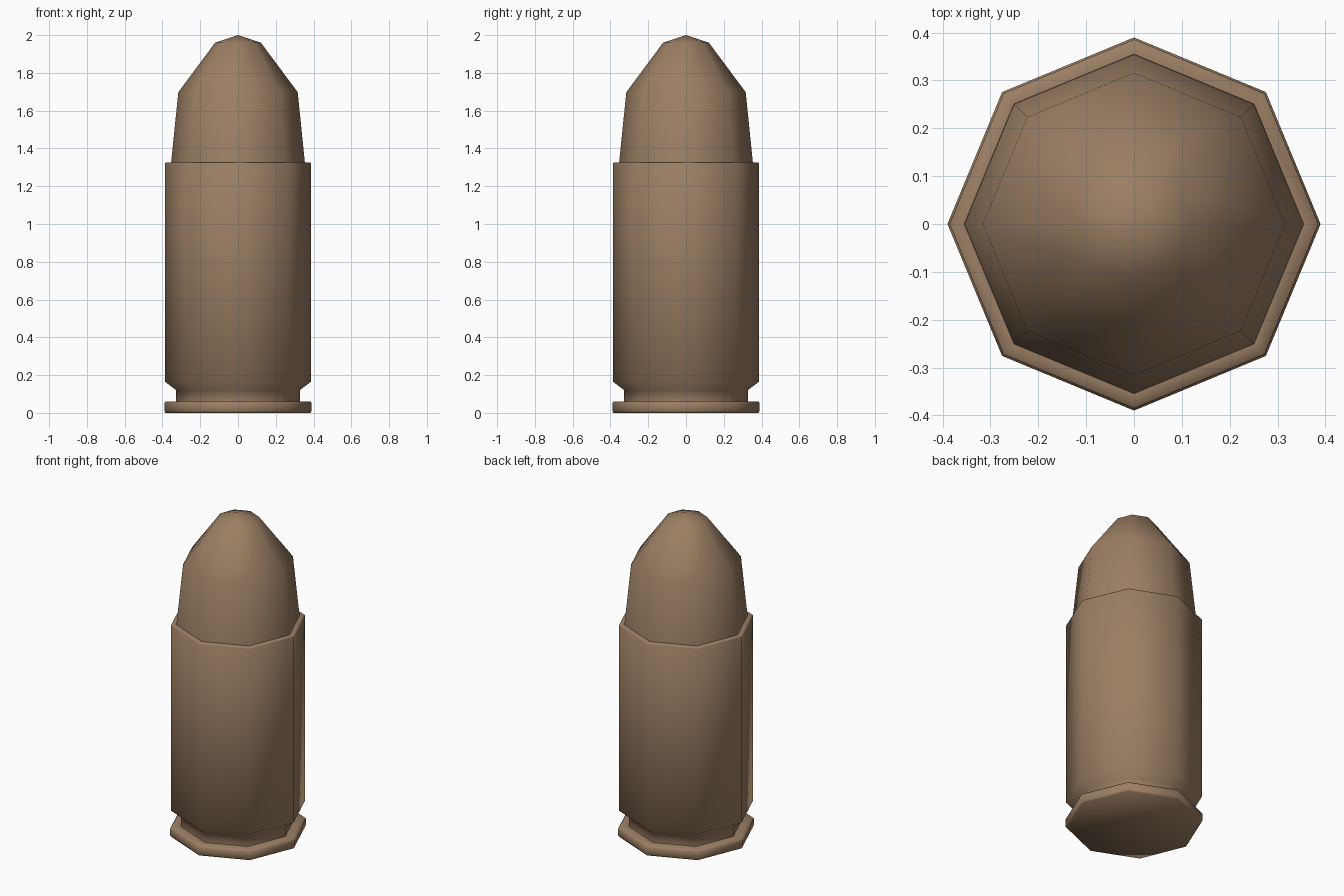
import bpy, bmesh
from math import cos, sin, pi, radians

if "Cube" in bpy.data.objects:
    bpy.data.objects.remove(bpy.data.objects["Cube"])

SIDES = 8


def material(name, colour):
    m = bpy.data.materials.new(name)
    m.diffuse_color = colour
    m.use_nodes = True
    m.node_tree.nodes["Principled BSDF"].inputs["Base Color"].default_value = m.diffuse_color
    return m


def lathe(name, profile, mat, angle):
    """Revolve (radius, z) points, bottom to top; radius 0 makes a pole."""
    bm = bmesh.new()
    rings = []
    for r, z in profile:
        if r == 0:
            rings.append([bm.verts.new((0, 0, z))] * SIDES)
        else:
            rings.append([bm.verts.new((r * cos(2 * pi * i / SIDES),
                                        r * sin(2 * pi * i / SIDES), z))
                          for i in range(SIDES)])
    for a, b in zip(rings, rings[1:]):
        for i in range(SIDES):
            j = (i + 1) % SIDES
            bm.faces.new(list(dict.fromkeys((a[i], a[j], b[j], b[i]))))
    # close the flat bottom
    bm.faces.new(rings[0][::-1])
    bmesh.ops.recalc_face_normals(bm, faces=bm.faces[:])
    mesh = bpy.data.meshes.new(name)
    bm.to_mesh(mesh)
    bm.free()
    obj = bpy.data.objects.new(name, mesh)
    bpy.context.collection.objects.link(obj)
    mesh.materials.append(mat)
    bpy.ops.object.select_all(action='DESELECT')
    obj.select_set(True)
    bpy.context.view_layer.objects.active = obj
    bpy.ops.object.shade_smooth_by_angle(angle=radians(angle))
    return obj


brass = material("brass", (0.33, 0.21, 0.125, 1))

# casing: rim, extractor groove, chamfer, straight wall and mouth
lathe("casing", [(0.383, 0), (0.39, 0.01), (0.39, 0.053), (0.383, 0.06),
                 (0.327, 0.06), (0.327, 0.12), (0.386, 0.165),
                 (0.386, 1.322), (0.383, 1.326), (0.355, 1.326),
                 (0.35, 1.315), (0, 1.315)], brass, 60)

# projectile seated in the casing mouth
lathe("projectile", [(0.355, 1.316), (0.316, 1.698), (0.121, 1.96),
                     (0, 2.0)], brass, 60)
